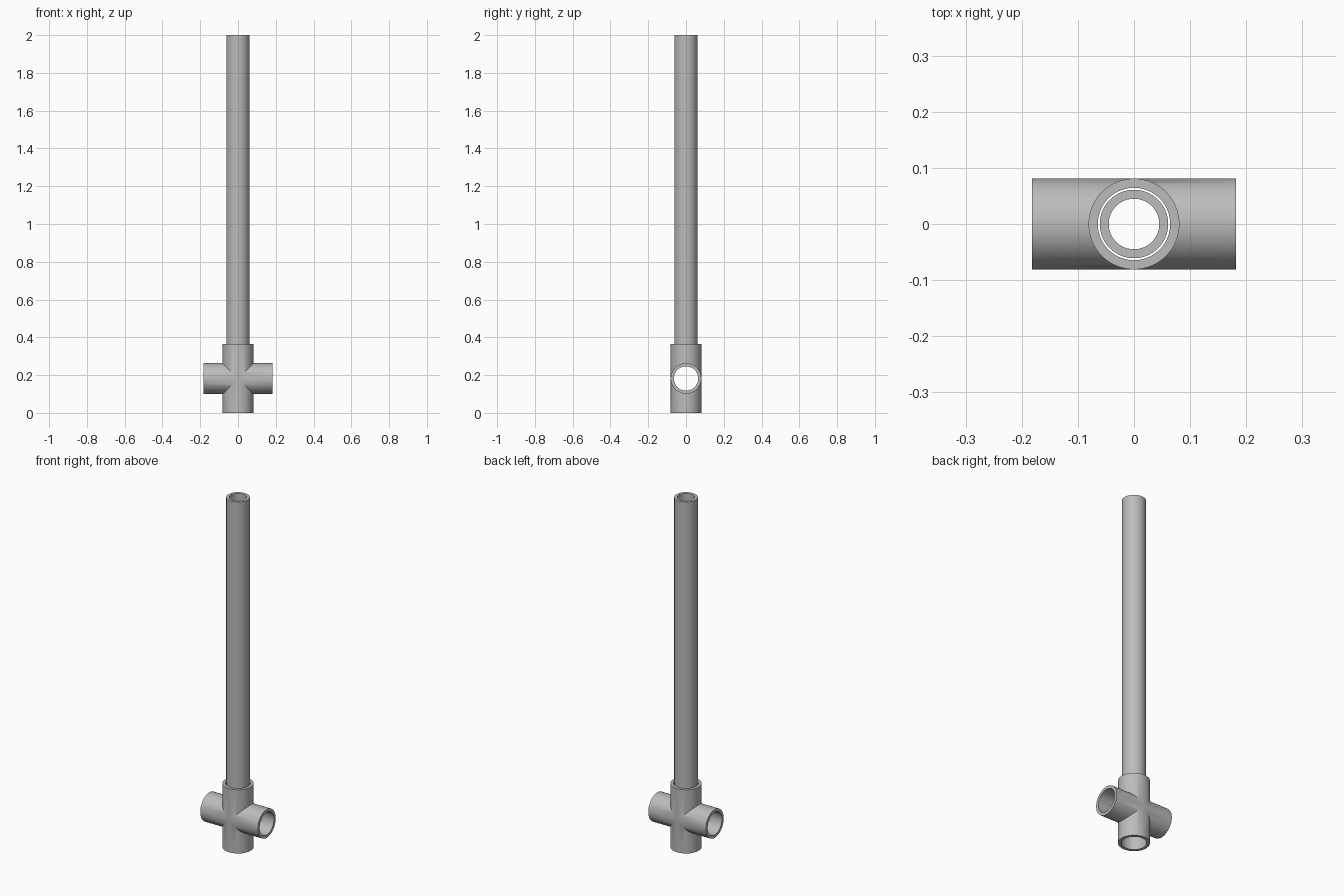
import bpy, bmesh
from math import sin, cos, pi
from mathutils import Matrix

SIDES = 64
CENTRE = 0.182          # height of the fitting centre, also its arm length
cube = bpy.data.objects.get("Cube")
if cube:
    bpy.data.objects.remove(cube, do_unlink=True)

grey = bpy.data.materials.new("grey plastic")
grey.use_nodes = True
colour = (0.5, 0.5, 0.5, 1)
grey.diffuse_color = colour
grey.node_tree.nodes["Principled BSDF"].inputs["Base Color"].default_value = colour


def ring(bm, radius, height, turn=Matrix()):
    """Circle around z; height is a function of the sideways offset."""
    verts = []
    for i in range(SIDES):
        a = 2 * pi * i / SIDES
        x, y = radius * cos(a), radius * sin(a)
        verts.append(bm.verts.new(turn @ Matrix.Translation((x, y, height(x))).translation))
    return verts


def bridge(bm, lower, upper):
    for i in range(SIDES):
        j = (i + 1) % SIDES
        bm.faces.new((lower[i], lower[j], upper[j], upper[i]))


def finish(bm, name):
    bmesh.ops.remove_doubles(bm, verts=bm.verts, dist=0.0001)
    bmesh.ops.recalc_face_normals(bm, faces=bm.faces)
    mesh = bpy.data.meshes.new(name)
    bm.to_mesh(mesh)
    bm.free()
    mesh.materials.append(grey)
    obj = bpy.data.objects.new(name, mesh)
    bpy.context.collection.objects.link(obj)
    bpy.ops.object.select_all(action='DESELECT')
    obj.select_set(True)
    bpy.context.view_layer.objects.active = obj
    bpy.ops.object.shade_smooth_by_angle(angle=pi / 6)
    return obj


# Four-way fitting: hollow arms mitred together at the middle
bm = bmesh.new()
for quarter in range(4):
    turn = Matrix.Rotation(quarter * pi / 2, 4, 'Y')
    outer, inner = [
        (ring(bm, r, abs, turn), ring(bm, r, lambda x: CENTRE, turn))
        for r in (0.081, 0.0645)]
    bridge(bm, outer[0], outer[1])
    bridge(bm, outer[1], inner[1])
    bridge(bm, inner[1], inner[0])
finish(bm, "cross_fitting").location.z = CENTRE

# Long hollow pipe seated in the top socket
bm = bmesh.new()
loops = [ring(bm, r, lambda x, z=z: z)
         for r, z in ((0.061, 0.25), (0.061, 2), (0.045, 2), (0.045, 0.25))]
for k in range(4):
    bridge(bm, loops[k], loops[(k + 1) % 4])
finish(bm, "upright_pipe")
